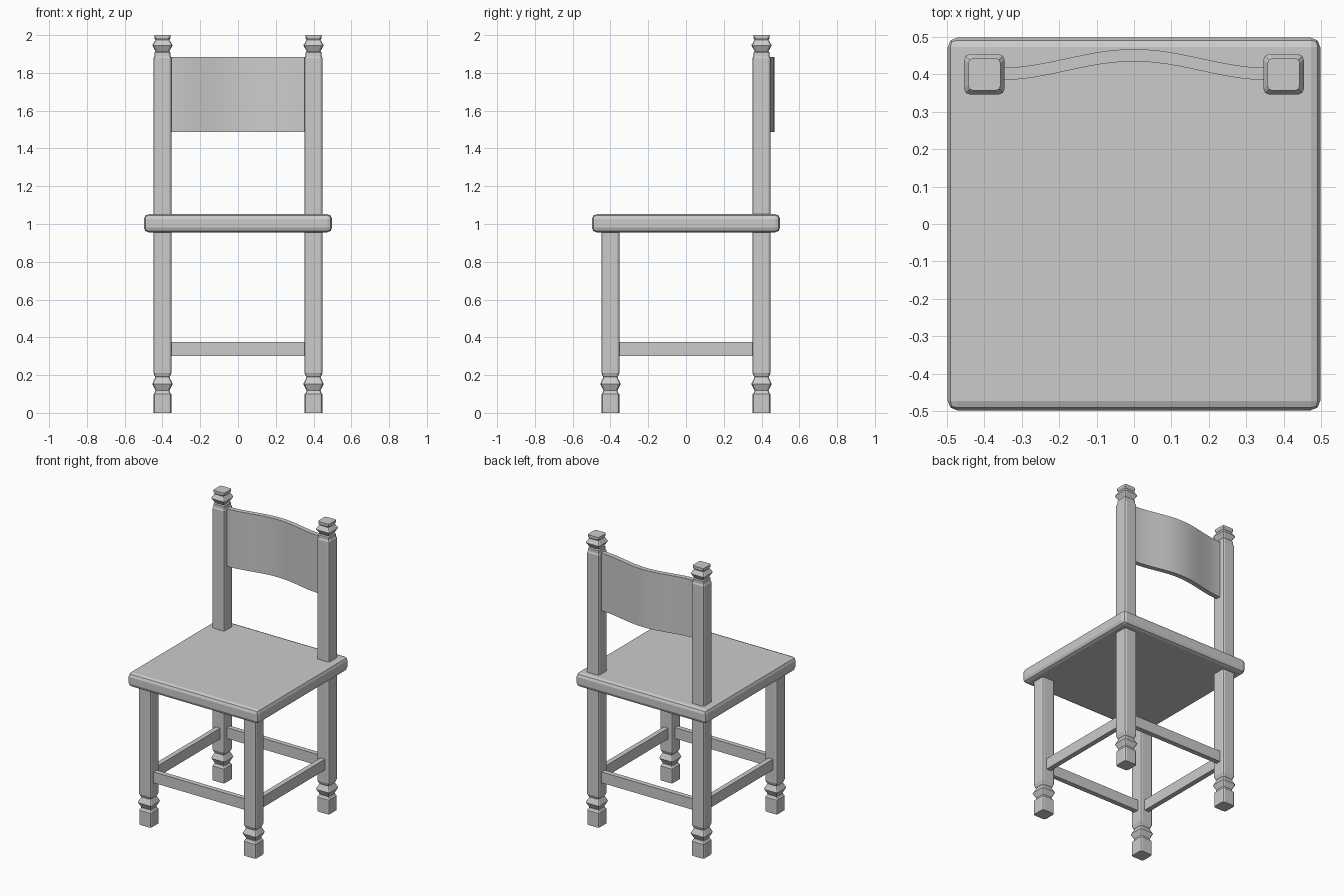
import bpy, bmesh, math

if "Cube" in bpy.data.objects:
    bpy.data.objects.remove(bpy.data.objects["Cube"])


def finish(name, bm):
    bmesh.ops.recalc_face_normals(bm, faces=bm.faces)
    me = bpy.data.meshes.new(name)
    bm.to_mesh(me)
    bm.free()
    ob = bpy.data.objects.new(name, me)
    bpy.context.collection.objects.link(ob)
    return ob


def box(name, size, loc, bevel=0.0):
    bm = bmesh.new()
    bmesh.ops.create_cube(bm, size=1)
    for v in bm.verts:
        v.co = [c * s + l for c, s, l in zip(v.co, size, loc)]
    if bevel:
        bmesh.ops.bevel(bm, geom=bm.edges[:], offset=bevel, segments=2,
                        profile=0.5, affect='EDGES')
    return finish(name, bm)


def rounded_square(h, r):
    pts = []
    for q in range(4):
        a = math.pi / 2 * q
        cx = (h - r) * (1 if q in (0, 3) else -1)
        cy = (h - r) * (1 if q < 2 else -1)
        for k in range(3):
            t = a + k * math.pi / 4
            pts.append((cx + r * math.cos(t), cy + r * math.sin(t)))
    return pts


def post(name, x, y, profile):
    # loft rounded squares (height, half width) into a turned post
    bm = bmesh.new()
    rings = [[bm.verts.new((x + px, y + py, z)) for px, py in rounded_square(h, h * 0.28)]
             for z, h in profile]
    for a, b in zip(rings, rings[1:]):
        n = len(a)
        for i in range(n):
            bm.faces.new((a[i], a[(i + 1) % n], b[(i + 1) % n], b[i]))
    bm.faces.new(rings[0])
    bm.faces.new(rings[-1])
    return finish(name, bm)


# legs: block foot, turned ring, shaft; back legs carry a finial
FOOT = [(0, .047), (.10, .047), (.106, .041), (.118, .037), (.153, .054),
        (.19, .037), (.196, .042), (.203, .044), (.212, .048)]
FRONT = FOOT + [(1.0, .048)]
BACK = FOOT + [(1.878, .048), (1.888, .043), (1.908, .042), (1.914, .036),
               (1.946, .054), (1.974, .037), (1.984, .043), (2.0, .043)]
for side, x in (("left", -0.4), ("right", 0.4)):
    post(f"front_leg_{side}", x, -0.4, FRONT)
    post(f"back_leg_{side}", x, 0.4, BACK)
    box(f"side_stretcher_{side}", (.034, .72, .075), (x, 0, .338))

# cross stretchers
for end, y in (("front", -0.4), ("back", 0.4)):
    box(f"{end}_stretcher", (.72, .034, .075), (0, y, .338))

# seat
box("seat", (.996, .996, .096), (0, 0, 1.004), 0.025)

# curved back slat
bm = bmesh.new()
N = 24
rows = []
for i in range(N + 1):
    x = -0.36 + 0.72 * i / N
    y = 0.401 + 0.025 * (1 + math.cos(math.pi * x / 0.36))
    rows.append([bm.verts.new((x, y + dy, z)) for dy, z in
                 ((-.0165, 1.488), (.0165, 1.488), (.0165, 1.885), (-.0165, 1.885))])
for a, b in zip(rows, rows[1:]):
    for k in range(4):
        f = bm.faces.new((a[k], a[(k + 1) % 4], b[(k + 1) % 4], b[k]))
        f.smooth = k in (1, 3)
    for k in range(4):
        bm.edges.get((a[k], b[k])).smooth = False
bm.faces.new(rows[0])
bm.faces.new(rows[-1])
finish("back_slat", bm)
